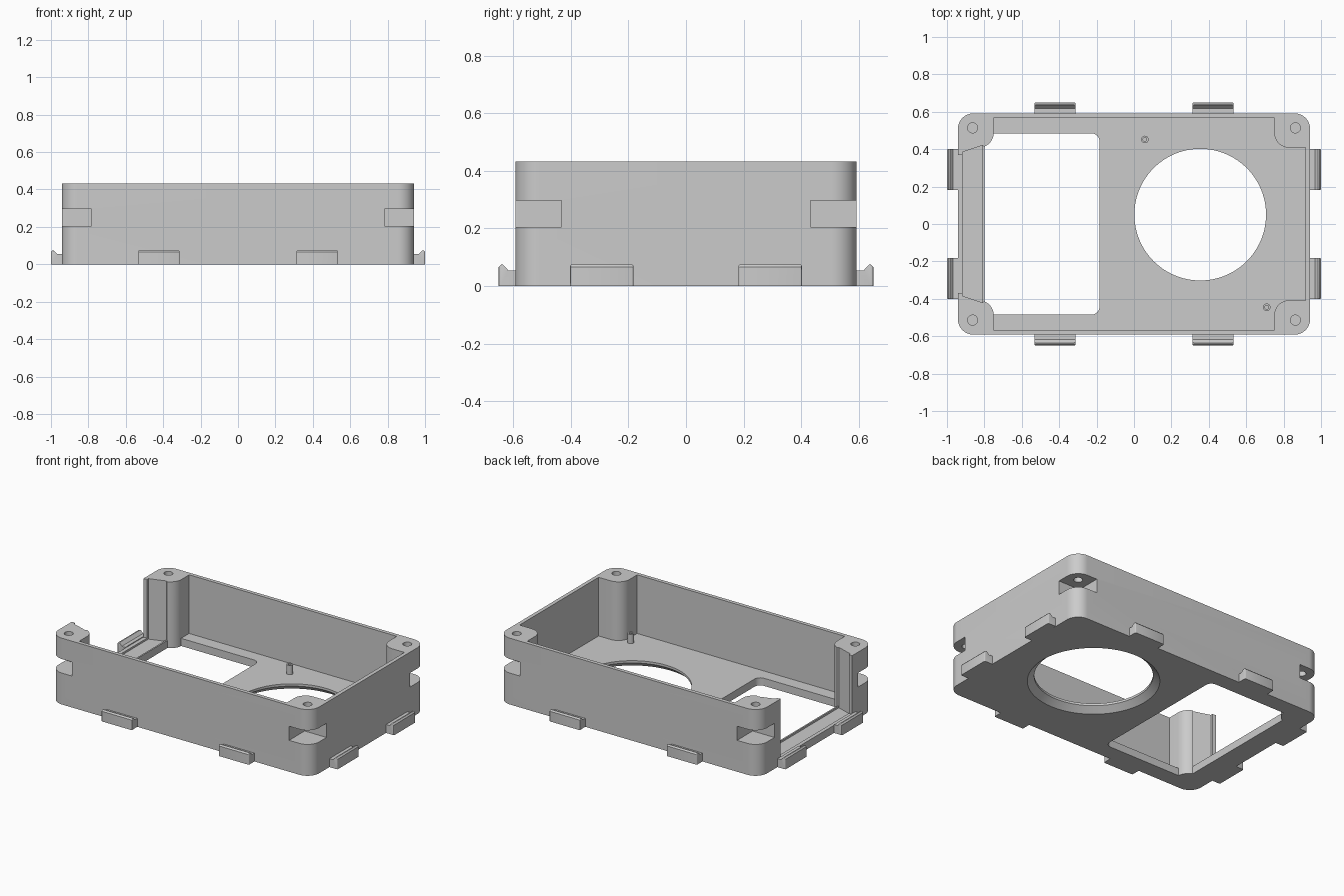
import bpy, bmesh
from math import sin, cos, radians, pi
from mathutils import Matrix, Vector

cube = bpy.data.objects.get("Cube")
if cube:
    bpy.data.objects.remove(cube, do_unlink=True)

grey = bpy.data.materials.new("light_grey_plastic")
grey.use_nodes = True
colour = (0.6, 0.6, 0.6, 1)
grey.diffuse_color = colour
grey.node_tree.nodes["Principled BSDF"].inputs["Base Color"].default_value = colour

# Main sizes
HX, HY, HZ = 0.942, 0.592, 0.433   # half length, half width, height
WALL, FLOOR = 0.025, 0.05
IX, IY = HX - WALL, HY - WALL
BX, BY, BR = 0.83, 0.488, 0.08     # boss corner centre and radius


def arc(cx, cy, r, start, end, steps=14):
    angles = [radians(start + (end - start) * i / steps) for i in range(steps + 1)]
    return [(cx + r * cos(a), cy + r * sin(a)) for a in angles]


def mirror_y(points):
    """Close an outline by adding its reflection in the x axis."""
    return points + [(x, -y) for x, y in reversed(points)]


def add_object(name, bm):
    bmesh.ops.recalc_face_normals(bm, faces=bm.faces)
    mesh = bpy.data.meshes.new(name)
    bm.to_mesh(mesh)
    bm.free()
    mesh.materials.append(grey)
    obj = bpy.data.objects.new(name, mesh)
    bpy.context.collection.objects.link(obj)
    return obj


def loft(name, rings):
    """Solid through rings, each an (outline, height) pair."""
    bm = bmesh.new()
    loops = [[bm.verts.new((x, y, z)) for x, y in outline] for outline, z in rings]
    bm.faces.new(loops[0])
    bm.faces.new(loops[-1])
    for low, high in zip(loops, loops[1:]):
        for i in range(len(low)):
            j = (i + 1) % len(low)
            bm.faces.new((low[i], low[j], high[j], high[i]))
    return add_object(name, bm)


def prism(name, outline, z0, z1):
    return loft(name, [(outline, z0), (outline, z1)])


def circle(cx, cy, r, steps=32):
    return arc(cx, cy, r, 0, 360, steps)[:-1]


def cut(target, cutter):
    cutter.hide_render = True
    mod = target.modifiers.new("cut", "BOOLEAN")
    mod.operation = "DIFFERENCE"
    mod.solver = "EXACT"
    mod.object = cutter
    bpy.context.view_layer.objects.active = target
    bpy.ops.object.modifier_apply(modifier=mod.name)
    bpy.data.objects.remove(cutter, do_unlink=True)


def smooth(obj):
    bpy.ops.object.select_all(action="DESELECT")
    obj.select_set(True)
    bpy.context.view_layer.objects.active = obj
    bpy.ops.object.shade_smooth_by_angle(angle=radians(25))


# Case: rounded block
R = 0.085
outer = mirror_y(arc(HX - R, HY - R, R, 0, 90) + arc(R - HX, HY - R, R, 90, 180))
case = prism("case_body", outer, 0, HZ)

# Interior leaves four screw bosses and opens through the left-hand end
cavity = ([(IX, BY - BR)] + arc(BX, BY, BR, 270, 180) + [(BX - BR, IY), (BR - BX, IY)]
          + arc(-BX, BY, BR, 0, -70) + [(-0.81, 0.42), (-IX, 0.385), (-IX, 0.372), (-1.1, 0.345)])
cut(case, prism("cavity_cutter", mirror_y(cavity), FLOOR, 1))

# Shallow seat in the sill of the open end
cut(case, prism("sill_cutter", mirror_y([(-0.81, 0.42), (-IX, 0.385)]), FLOOR - 0.012, 0.1))

# Rectangular window in the floor, passing around the bosses
window = arc(-0.225, 0.444, 0.04, 0, 90, 8) + arc(-BX, BY, BR, -3, -68)
cut(case, prism("window_cutter", mirror_y(window), -0.1, 0.1))

# Round opening, flared towards the underside
cx, cy, r = 0.354, 0.05, 0.352
cut(case, loft("round_cutter", [(circle(cx, cy, r + 0.052, 96), -0.01),
                                (circle(cx, cy, r, 96), 0.035),
                                (circle(cx, cy, r, 96), 0.1)]))

# Nut slots and screw holes at the four corners
for sx in (-1, 1):
    for sy in (-1, 1):
        slot = [(sx * x, sy * y) for x, y in ((0.784, 0.432), (1.1, 0.432), (1.1, 0.8), (0.784, 0.8))]
        cut(case, prism("slot_cutter", slot, 0.205, 0.297))
        cut(case, prism("screw_cutter", circle(sx * 0.863, sy * 0.514, 0.027), 0.25, 0.6))
smooth(case)

# Locating pins with a small bore
for i, (px, py) in enumerate(((0.058, 0.452), (0.71, -0.445))):
    pin = prism("pin_%d" % (i + 1), circle(px, py, 0.02), FLOOR - 0.01, 0.11)
    cut(pin, prism("bore_cutter", circle(px, py, 0.01, 20), 0.07, 0.2))
    smooth(pin)

# Clip: hooked ledge along the bottom edge
HOOK = ((0, 0), (0.058, 0), (0.058, 0.066), (0.05, 0.075), (0.043, 0.075), (0.025, 0.055), (0, 0.055))


def clip(name, angle, reach, offset):
    bm = bmesh.new()
    half = 0.11
    ends = [[bm.verts.new((d, s * half, z)) for d, z in HOOK] for s in (-1, 1)]
    for end in ends:
        bm.faces.new(end)
    a, b = ends
    for i in range(len(a)):
        j = (i + 1) % len(a)
        bm.faces.new((a[i], a[j], b[j], b[i]))
    rounded = [e for e in bm.edges if all(v.co.x > 0.04 for v in e.verts)
               and abs(e.verts[0].co.y - e.verts[1].co.y) < 0.01]
    bmesh.ops.bevel(bm, geom=rounded, offset=0.007, segments=3, profile=0.5, affect="EDGES")
    turn = Matrix.Rotation(angle, 4, "Z")
    bm.transform(turn @ Matrix.Translation(Vector((reach, offset, 0))))
    smooth(add_object(name, bm))


for side, angle, reach, middle in (("left", 0, HX, 0.292), ("back", pi / 2, HY, 0.423),
                                   ("right", pi, HX, 0.292), ("front", -pi / 2, HY, 0.423)):
    for k, s in enumerate((-1, 1)):
        clip("%s_clip_%d" % (side, k + 1), angle, reach, s * middle)
